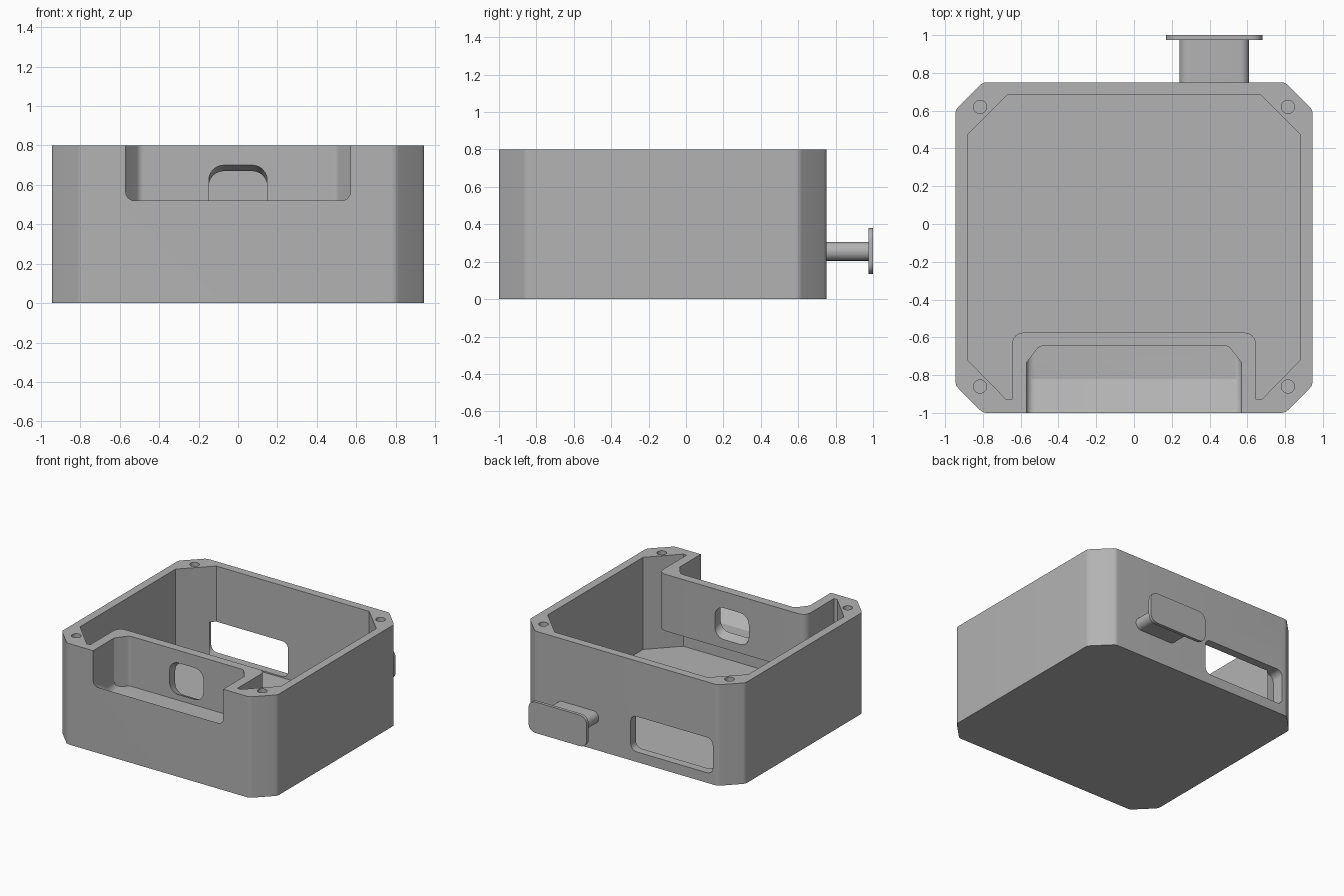
import bpy, bmesh, math
from mathutils import Vector

if "Cube" in bpy.data.objects:
    bpy.data.objects.remove(bpy.data.objects["Cube"], do_unlink=True)

grey = bpy.data.materials.new("plain_grey")
grey.use_nodes = True
GREY = (0.45, 0.45, 0.45, 1)
grey.diffuse_color = GREY
grey.node_tree.nodes["Principled BSDF"].inputs["Base Color"].default_value = GREY


def fillet(corners, seg=6):
    """Outline from (u, v, radius) corners, each rounded by its radius."""
    out = []
    for i, (u, v, r) in enumerate(corners):
        p = Vector((u, v))
        if r == 0:
            out.append(p)
            continue
        a = (Vector(corners[i - 1][:2]) - p).normalized()
        b = (Vector(corners[(i + 1) % len(corners)][:2]) - p).normalized()
        half = a.angle(b) / 2
        centre = p + (a + b).normalized() * (r / math.sin(half))
        start = p + a * (r / math.tan(half)) - centre
        end = p + b * (r / math.tan(half)) - centre
        w = math.pi - 2 * half
        for k in range(seg + 1):
            t = k / seg
            out.append(centre + (start * math.sin((1 - t) * w) + end * math.sin(t * w)) / math.sin(w))
    return out


def mirrored(half):
    """Close a right-hand half outline with its mirror image."""
    return half + [(-u, v, r) for u, v, r in reversed(half)]


def rounded_rect(x0, x1, z0, z1, r):
    return fillet([(x0, z0, r), (x1, z0, r), (x1, z1, r), (x0, z1, r)])


def loft(name, rings):
    """Solid through matching rings of 3D points, capped at both ends."""
    bm = bmesh.new()
    loops = [[bm.verts.new(p) for p in ring] for ring in rings]
    n = len(loops[0])
    for lo, hi in zip(loops, loops[1:]):
        for i in range(n):
            j = (i + 1) % n
            bm.faces.new((lo[i], lo[j], hi[j], hi[i]))
    bm.faces.new(loops[0])
    bm.faces.new(loops[-1])
    bmesh.ops.recalc_face_normals(bm, faces=bm.faces)
    mesh = bpy.data.meshes.new(name)
    bm.to_mesh(mesh)
    bm.free()
    mesh.materials.append(grey)
    obj = bpy.data.objects.new(name, mesh)
    bpy.context.collection.objects.link(obj)
    return obj


def upright(name, outline, z0, z1):
    return loft(name, [[(u, v, z) for u, v in outline] for z in (z0, z1)])


def along_y(name, outline, stations, split=-9):
    """Sweep an x-z outline along y; points below split (or all) follow dz."""
    return loft(name, [[(u, y, v + (dz if split == -9 or v < split else 0)) for u, v in outline]
                       for y, dz in stations])


def combine(target, tool, operation):
    mod = target.modifiers.new("cut", 'BOOLEAN')
    mod.operation = operation
    mod.solver = 'EXACT'
    mod.object = tool
    bpy.context.view_layer.objects.active = target
    bpy.ops.object.modifier_apply(modifier=mod.name)
    bpy.data.objects.remove(tool, do_unlink=True)


# Case with chamfered corners
case = upright("case", fillet(mirrored([
    (0.80, -1, 0.05), (0.945, -0.855, 0.05), (0.945, 0.605, 0.05), (0.80, 0.75, 0.05)])), 0, 0.8)

# Interior cavity, leaving the walls around the front recess standing
cavity = upright("cavity", fillet(mirrored([
    (0.675, -0.93, 0), (0.88, -0.72, 0), (0.88, 0.475, 0), (0.67, 0.685, 0)])), 0.07, 0.95)
recess_wall = along_y("recess_wall", fillet(mirrored([(0.7, 0.35, 0), (0.7, 1.1, 0)])),
                      [(-1.1, 0.187), (-0.82, 0), (-0.5, 0)], 0.7)
combine(recess_wall, upright("wall_plan", fillet(mirrored([
    (0.645, -1.2, 0), (0.645, -0.575, 0.06)])), 0, 1.2), 'INTERSECT')
combine(cavity, recess_wall, 'DIFFERENCE')
combine(case, cavity, 'DIFFERENCE')

# Front recess with a floor that slopes down behind the lip
recess = along_y("recess", fillet(mirrored([(0.57, 0.405, 0.045), (0.57, 1, 0)])),
                 [(-1.1, 0.179), (-0.82, 0), (-0.6, 0)], 0.7)
combine(recess, upright("recess_plan", fillet(mirrored([
    (0.6, -1.2, 0), (0.6, -0.8, 0), (0.57, -0.735, 0.04), (0.5, -0.645, 0.04)])), 0, 1.2), 'INTERSECT')
combine(case, recess, 'DIFFERENCE')

# Tilted port in the recess wall
combine(case, along_y("port", rounded_rect(-0.148, 0.148, 0.45, 0.70, 0.075),
                      [(-0.70, 0.024), (-0.52, -0.054)]), 'DIFFERENCE')

# Back window
combine(case, along_y("window", rounded_rect(-0.76, -0.04, 0.08, 0.36, 0.05),
                      [(0.65, 0), (0.85, 0)]), 'DIFFERENCE')

# Screw holes in the corners of the rim
for x in (-0.815, 0.815):
    for y in (-0.86, 0.62):
        ring = [(x + 0.035 * math.cos(a), y + 0.035 * math.sin(a))
                for a in (math.tau * k / 24 for k in range(24))]
        combine(case, upright("screw_hole", ring, 0.4, 0.9), 'DIFFERENCE')

# Strap post and its end plate on the back
post = along_y("post", rounded_rect(0.24, 0.61, 0.205, 0.305, 0.049), [(0.72, 0), (0.98, 0)])
plate = along_y("post_plate", rounded_rect(0.17, 0.68, 0.135, 0.38, 0.06), [(0.975, 0), (1.0, 0)])

for obj in (case, post, plate):
    bpy.ops.object.select_all(action='DESELECT')
    obj.select_set(True)
    bpy.context.view_layer.objects.active = obj
    bpy.ops.object.shade_smooth_by_angle(angle=math.radians(30))
